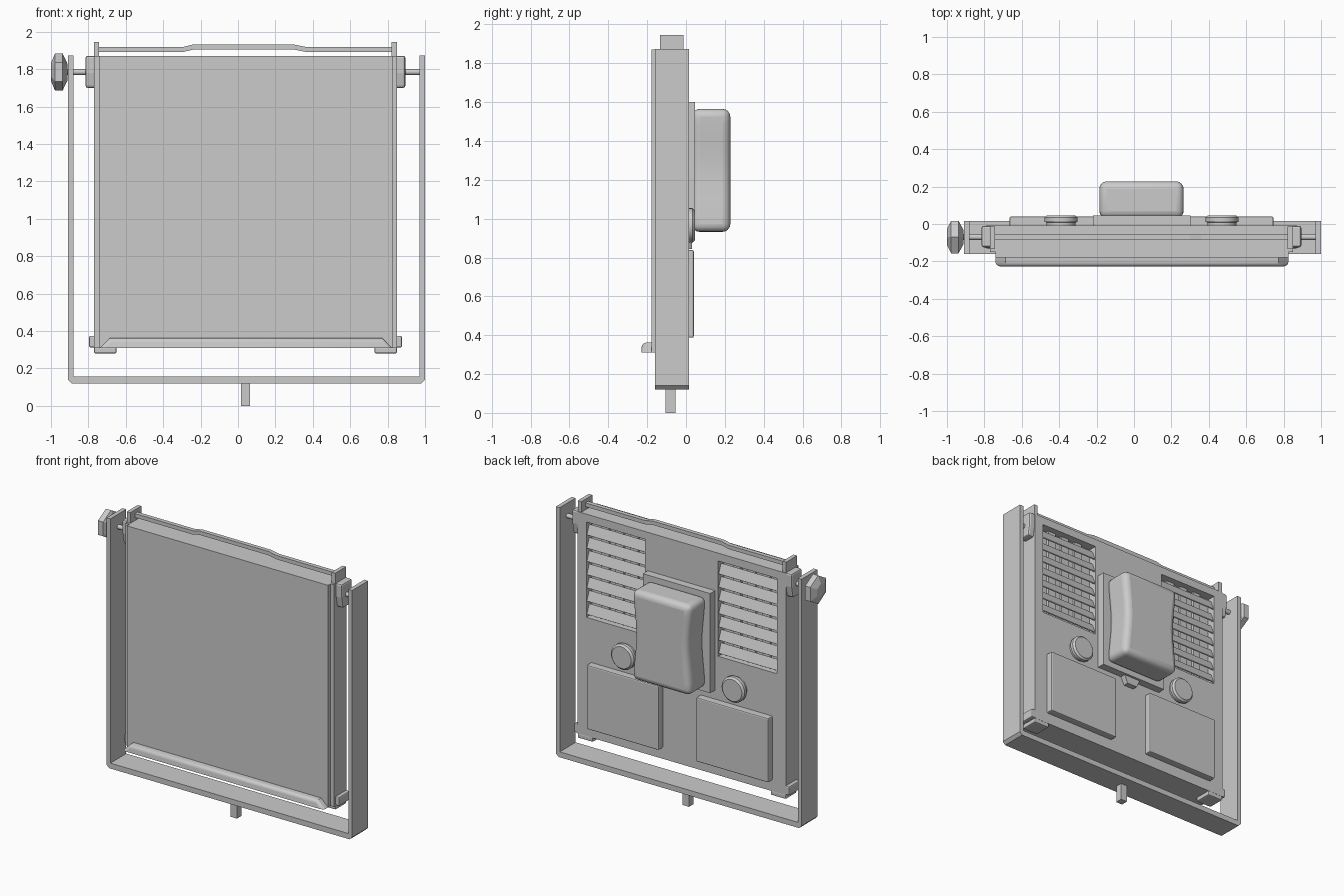
import bpy, bmesh, math
from mathutils import Matrix

if "Cube" in bpy.data.objects:
    bpy.data.objects.remove(bpy.data.objects["Cube"])

CX = 0.04      # centre line of the lamp panel
AY = -0.07     # depth of the tilt axis
AZ = 1.785     # height of the tilt axis


def finish(name, bm, bevel=0, segs=2, smooth=False):
    bmesh.ops.recalc_face_normals(bm, faces=bm.faces)
    me = bpy.data.meshes.new(name)
    bm.to_mesh(me)
    bm.free()
    ob = bpy.data.objects.new(name, me)
    bpy.context.collection.objects.link(ob)
    if bevel:
        m = ob.modifiers.new("bevel", 'BEVEL')
        m.width, m.segments, m.limit_method = bevel, segs, 'ANGLE'
        m.angle_limit = math.radians(35)
    if smooth:
        bpy.ops.object.select_all(action='DESELECT')
        bpy.context.view_layer.objects.active = ob
        ob.select_set(True)
        bpy.ops.object.shade_smooth_by_angle(angle=math.radians(40))
    return ob


def prism(name, pts, axis, a, b, **kw):
    """Extrude a 2D outline along an axis from a to b."""
    put = {'x': lambda p, d: (d, p[0], p[1]),
           'y': lambda p, d: (p[0], d, p[1]),
           'z': lambda p, d: (p[0], p[1], d)}[axis]
    bm = bmesh.new()
    lo = [bm.verts.new(put(p, a)) for p in pts]
    hi = [bm.verts.new(put(p, b)) for p in pts]
    n = len(pts)
    bm.faces.new(lo)
    bm.faces.new(hi[::-1])
    for i in range(n):
        bm.faces.new((lo[i], lo[(i + 1) % n], hi[(i + 1) % n], hi[i]))
    return finish(name, bm, **kw)


def box(name, x0, x1, y0, y1, z0, z1, **kw):
    return prism(name, [(x0, z0), (x1, z0), (x1, z1), (x0, z1)], 'y', y0, y1, **kw)


def lathe(name, prof, axis, loc, sides, **kw):
    """Spin (radius, distance) rings around the x or y axis."""
    bm = bmesh.new()
    rings = []
    for r, d in prof:
        ring = []
        for i in range(sides):
            t = 2 * math.pi * i / sides
            u, v = r * math.sin(t), r * math.cos(t)
            co = (d, u, v) if axis == 'x' else (u, d, v)
            ring.append(bm.verts.new([c + l for c, l in zip(co, loc)]))
        rings.append(ring)
    for p, q in zip(rings, rings[1:]):
        for i in range(sides):
            j = (i + 1) % sides
            bm.faces.new((p[i], p[j], q[j], q[i]))
    bm.faces.new(rings[0])
    bm.faces.new(rings[-1])
    return finish(name, bm, **kw)


def side(s, a, b):
    """Mirror an x range about the panel centre line."""
    return sorted((CX + s * a, CX + s * b))


# U-shaped yoke with chamfered lower corners, and its mounting spigot
prism("yoke", [(-0.91, 1.874), (-0.91, 0.14), (-0.89, 0.12), (0.98, 0.12), (1.0, 0.14),
               (1.0, 1.874), (0.97, 1.874), (0.97, 0.158), (-0.88, 0.158), (-0.88, 1.874)],
      'y', -0.16, 0.016)
box("spigot", 0.015, 0.065, -0.105, -0.055, 0, 0.13)

# lamp housing with two vent pockets cut in the back
body = box("housing", -0.77, 0.85, -0.15, -0.008, 0.31, 1.87)
for s in (-1, 1):
    x0, x1 = side(s, 0.285, 0.74)
    cutter = box("vent_cutter", x0, x1, -0.07, 0.05, 1.145, 1.815)
    cutter.hide_render = True
    m = body.modifiers.new("vent", 'BOOLEAN')
    m.object, m.operation, m.solver = cutter, 'DIFFERENCE', 'EXACT'
    bpy.ops.object.select_all(action='DESELECT')
    bpy.context.view_layer.objects.active = body
    body.select_set(True)
    bpy.ops.object.modifier_apply(modifier=m.name)
    bpy.data.objects.remove(cutter)

    # sloping louvres with upright ribs behind
    for i in range(7):
        z = 1.16 + i * 0.093
        prism("vent_louvre", [(-0.02, z), (-0.014, z + 0.004), (-0.04, z + 0.07), (-0.046, z + 0.066)],
              'x', x0, x1)
    for f in (0.25, 0.5, 0.75):
        xr = x0 + (x1 - x0) * f
        box("vent_rib", xr - 0.03, xr + 0.03, -0.07, -0.052, 1.145, 1.815)

# front lens slab
box("front_panel", -0.74, 0.825, -0.178, -0.145, 0.31, 1.87)

# lower lip with slanted ends and rounded front
bm = bmesh.new()
v = [bm.verts.new(c) for c in (
    (-0.74, -0.228, 0.31), (0.825, -0.228, 0.31), (0.825, -0.17, 0.31), (-0.74, -0.17, 0.31),
    (-0.687, -0.228, 0.362), (0.772, -0.228, 0.362), (0.772, -0.17, 0.362), (-0.687, -0.17, 0.362))]
for f in ((0, 1, 2, 3), (4, 5, 6, 7), (0, 1, 5, 4), (1, 2, 6, 5), (2, 3, 7, 6), (3, 0, 4, 7)):
    bm.faces.new([v[i] for i in f])
es = [e for e in bm.edges if all(abs(w.co.y + 0.228) < 1e-4 for w in e.verts) and e.verts[0].co.z + e.verts[1].co.z > 0.65]
bmesh.ops.bevel(bm, geom=es, offset=0.022, segments=3, profile=0.5, affect='EDGES')
finish("lower_lip", bm, smooth=True)

# retaining bar across the top, raised in the middle
prism("top_bar", [(-0.745, 1.893), (-0.29, 1.893), (-0.24, 1.905), (0.30, 1.905), (0.36, 1.893),
                  (0.825, 1.893), (0.825, 1.92), (0.36, 1.92), (0.30, 1.932), (-0.24, 1.932),
                  (-0.29, 1.92), (-0.745, 1.92)], 'y', -0.086, -0.056)

for s in (-1, 1):
    # top ears that hold the bar
    box("top_ear", *side(s, 0.782, 0.81), -0.134, -0.013, 1.80, 1.945)
    # pivot brackets, tapering downwards
    x0, x1 = side(s, 0.80, 0.855)
    prism("pivot_bracket", [(-0.11, 1.70), (-0.025, 1.70), (-0.01, 1.78), (-0.01, 1.872),
                            (-0.125, 1.872), (-0.125, 1.78)], 'x', x0, x1, bevel=0.012)
    # lower corner brackets and feet
    box("corner_bracket", *side(s, 0.79, 0.836), -0.13, -0.008, 0.312, 0.375, bevel=0.008)
    box("foot", *side(s, 0.69, 0.81), -0.13, -0.008, 0.28, 0.315, bevel=0.008)
    # pivot rods
    a, b = (-0.93, -0.79) if s < 0 else (0.88, 0.98)
    lathe("pivot_rod", [(0.016, a), (0.016, b)], 'x', (0, AY, AZ), 16, smooth=True)
    # back cover plates
    box("rear_cover", *side(s, 0.145, 0.706), -0.02, 0.04, 0.387, 0.838, bevel=0.008)
    # round control knobs
    lathe("control_knob", [(0.078, -0.02), (0.078, 0.008), (0.089, 0.012), (0.089, 0.034), (0.076, 0.046)],
          'y', (CX + s * 0.43, 0, 0.965), 28, smooth=True)

# six-sided locking knob
lathe("locking_knob", [(0.048, -1.0), (0.1, -0.978), (0.1, -0.938), (0.045, -0.912)],
      'x', (0, AY, AZ), 6)

# mounting plate with a small tab below
box("mount_plate", -0.22, 0.303, -0.02, 0.046, 0.90, 1.6)
prism("mount_tab", [(-0.03, 0.91), (0.0, 0.845), (0.08, 0.845), (0.11, 0.91)], 'y', -0.02, 0.03)

# rounded power pack with slightly waisted sides
n = 8
right, left = [], []
for i in range(n + 1):
    t = i / n
    w = 0.227 - 0.022 * math.sin(math.pi * t) ** 2
    z = 0.932 + 0.633 * t
    right.append((CX + w, z))
    left.append((CX - w, z))
prism("power_pack", right + left[::-1], 'y', 0.03, 0.228, bevel=0.04, segs=4, smooth=True)
